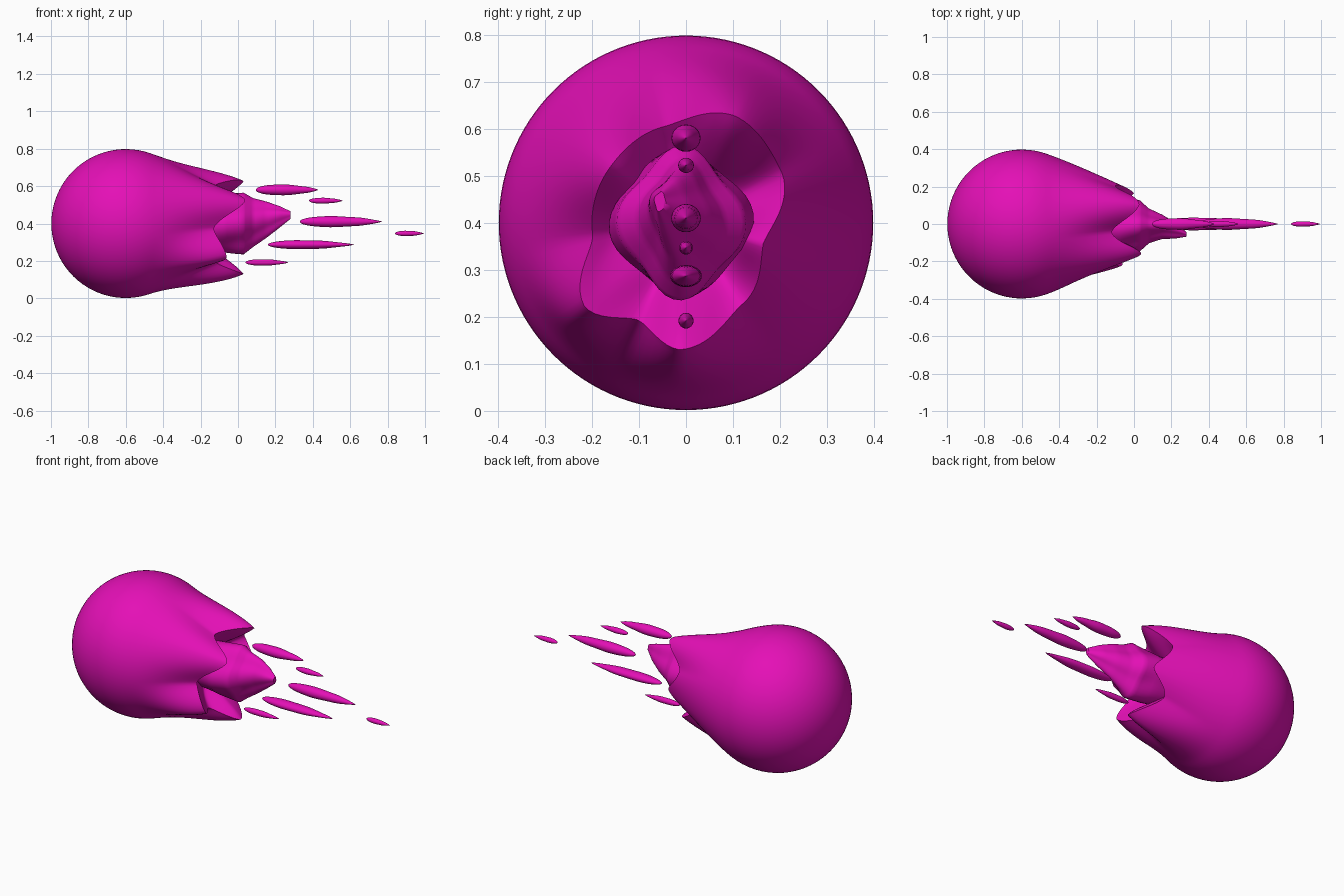
import bpy, bmesh, math
from mathutils import Vector

cube = bpy.data.objects.get("Cube")
if cube:
    bpy.data.objects.remove(cube, do_unlink=True)

magenta = bpy.data.materials.new("flame magenta")
magenta.use_nodes = True
COLOR = (0.78, 0.005, 0.47, 1)
magenta.diffuse_color = COLOR
magenta.node_tree.nodes["Principled BSDF"].inputs["Base Color"].default_value = COLOR

HEAD = Vector((-0.6, 0, 0.4))
RADIUS = 0.398


def loft(name, rings):
    """Skin closed rings of points into a capped, smooth object."""
    bm = bmesh.new()
    rows = [[bm.verts.new(p) for p in ring] for ring in rings]
    n = len(rows[0])
    for a, b in zip(rows, rows[1:]):
        for i in range(n):
            j = (i + 1) % n
            bm.faces.new((a[i], a[j], b[j], b[i]))
    bm.faces.new(rows[0])
    bm.faces.new(rows[-1])
    bmesh.ops.recalc_face_normals(bm, faces=bm.faces)
    mesh = bpy.data.meshes.new(name)
    bm.to_mesh(mesh)
    bm.free()
    mesh.materials.append(magenta)
    obj = bpy.data.objects.new(name, mesh)
    bpy.context.collection.objects.link(obj)
    bpy.ops.object.select_all(action="DESELECT")
    obj.select_set(True)
    bpy.context.view_layer.objects.active = obj
    bpy.ops.object.shade_smooth_by_angle(angle=math.radians(50))
    return obj


def bezier(p, t):
    """Cubic curve through four (x, radius) control points."""
    s = 1 - t
    w = (s ** 3, 3 * s * s * t, 3 * s * t * t, t ** 3)
    return [sum(k * q[i] for k, q in zip(w, p)) for i in range(2)]


# Flame rim: angle around the x axis, rim x, rim radius (tips and notches alternate)
RIM = [(-15, 0.0, 0.17), (28, -0.1, 0.23), (65, 0.03, 0.25), (102, -0.12, 0.21),
       (142, 0.04, 0.20), (188, -0.13, 0.20), (220, -0.06, 0.28), (244, -0.12, 0.23),
       (267, 0.03, 0.27), (305, -0.11, 0.21), (345, 0.0, 0.17)]


def rim_at(deg):
    for a, b in zip(RIM, RIM[1:]):
        if a[0] <= deg <= b[0]:
            t = (deg - a[0]) / (b[0] - a[0])
            t = 0.3 * t + 0.7 * (0.5 - 0.5 * math.cos(math.pi * t))
            return a[1] + (b[1] - a[1]) * t, a[2] + (b[2] - a[2]) * t


# One profile: round head, skirt out to the rim, then back inside to the core
def profile(deg):
    x, r = rim_at(deg)
    start = math.radians(109)
    pts = []
    for i in range(1, 25):
        a = start * i / 24
        pts.append((HEAD.x - RADIUS * math.cos(a), RADIUS * math.sin(a)))
    px, pr = pts[-1]
    outer = [(px, pr), (px + 0.13, pr - 0.045), (x - 0.14, r + 0.065), (x, r)]
    pts += [bezier(outer, i / 20) for i in range(1, 21)]
    inner = [(x, r), (x - 0.03, r - 0.035), (x - 0.06, r - 0.06), (-0.2, 0.09)]
    pts += [bezier(inner, i / 10) for i in range(1, 11)]
    return pts


STEPS = 120
columns = []
for i in range(STEPS):
    deg = -15 + 360 * i / STEPS
    a = math.radians(deg)
    columns.append([(x, r * math.cos(a), HEAD.z + r * math.sin(a)) for x, r in profile(deg)])
loft("fireball_head", list(zip(*columns)))


# Inner flame: x, centre y, centre z, half width, half height
CORE = [(-0.25, 0, 0.4, 0.12, 0.13), (-0.08, -0.01, 0.4, 0.145, 0.145),
        (0.03, -0.01, 0.4, 0.125, 0.15), (0.08, -0.01, 0.405, 0.085, 0.12),
        (0.15, -0.015, 0.42, 0.06, 0.09), (0.22, -0.035, 0.435, 0.04, 0.055),
        (0.28, -0.055, 0.445, 0.012, 0.02)]
rings = []
for k in range(31):
    s = k / 30 * (len(CORE) - 1)
    i = min(int(s), len(CORE) - 2)
    x, cy, cz, w, h = (u + (v - u) * (s - i) for u, v in zip(CORE[i], CORE[i + 1]))
    ring = []
    for j in range(48):
        a = math.tau * j / 48
        fold = 1 + 0.1 * math.cos(4 * a + 5 * x) * min(1, max(0, 4 * x + 1))
        ring.append((x, cy + w * fold * math.cos(a), cz + h * fold * math.sin(a)))
    rings.append(ring)
loft("inner_flame", rings)

# Trailing embers: start x, end x, z, half width, half height
EMBERS = [(0.095, 0.43, 0.58, 0.045, 0.042), (0.38, 0.56, 0.522, 0.024, 0.023),
          (0.33, 0.77, 0.41, 0.045, 0.043), (0.84, 0.995, 0.347, 0.021, 0.021),
          (0.16, 0.62, 0.287, 0.05, 0.035), (0.04, 0.27, 0.192, 0.024, 0.025)]
for n, (x0, x1, z, w, h) in enumerate(EMBERS):
    rings = []
    for k in range(25):
        # blunt leading end, fullest before the middle, thin pointed tail
        t = 0.002 + 0.996 * (1 - math.cos(math.pi * k / 24)) / 2
        size = min(1, 1.45 * t ** 0.5 * (1 - t) ** 0.8 * 1.12)
        wobble = 1 + 0.06 * math.sin(16 * t + n) * t
        rings.append([(x0 + (x1 - x0) * t,
                       w * size * wobble * math.cos(math.tau * j / 24),
                       z + h * size * wobble * math.sin(math.tau * j / 24))
                      for j in range(24)])
    loft(f"ember_{n + 1}", rings)
